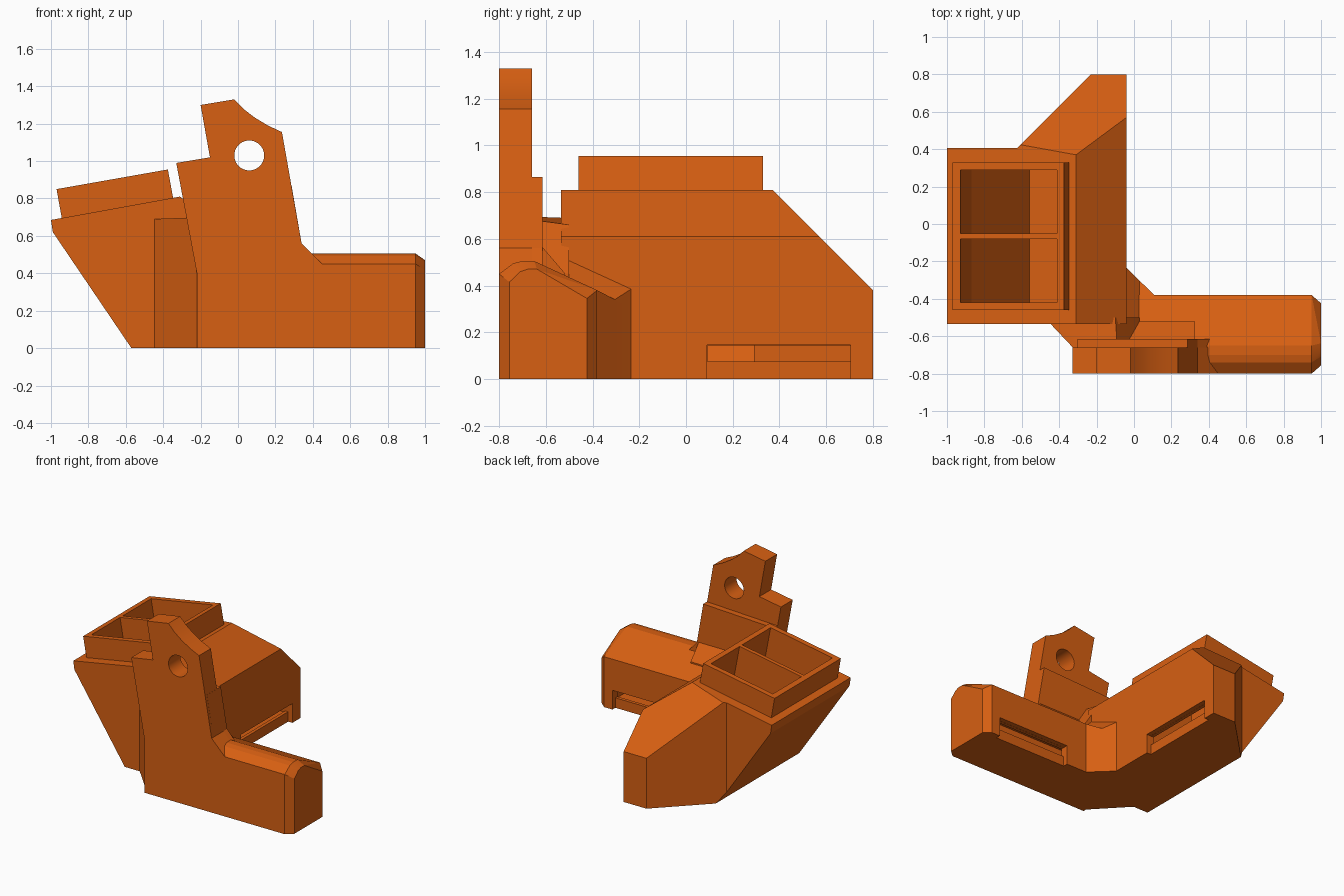
import bpy, bmesh, math
from mathutils import Vector

if "Cube" in bpy.data.objects:
    bpy.data.objects.remove(bpy.data.objects["Cube"])

orange = bpy.data.materials.new("orange plastic")
orange.diffuse_color = (0.68, 0.115, 0.006, 1)
orange.use_nodes = True
orange.node_tree.nodes["Principled BSDF"].inputs["Base Color"].default_value = orange.diffuse_color


def finish(name, bm):
    bmesh.ops.recalc_face_normals(bm, faces=bm.faces)
    mesh = bpy.data.meshes.new(name)
    bm.to_mesh(mesh)
    bm.free()
    mesh.materials.append(orange)
    ob = bpy.data.objects.new(name, mesh)
    bpy.context.collection.objects.link(ob)
    return ob


def extrude_y(name, profile, y0, y1, cuts=()):
    """Extrude an (x, z) outline along y, then trim with (point, normal) planes."""
    bm = bmesh.new()
    face = bm.faces.new([bm.verts.new((x, y0, z)) for x, z in profile])
    ext = bmesh.ops.extrude_face_region(bm, geom=[face])["geom"]
    moved = [v for v in ext if isinstance(v, bmesh.types.BMVert)]
    bmesh.ops.translate(bm, vec=(0, y1 - y0, 0), verts=moved)
    for co, no in cuts:
        bmesh.ops.bisect_plane(bm, geom=bm.verts[:] + bm.edges[:] + bm.faces[:],
                               plane_co=co, plane_no=no, clear_outer=True)
        bmesh.ops.holes_fill(bm, edges=[e for e in bm.edges if e.is_boundary])
    return finish(name, bm)


def hull(name, points):
    bm = bmesh.new()
    for p in points:
        bm.verts.new(p)
    res = bmesh.ops.convex_hull(bm, input=bm.verts)
    inner = {v for v in res["geom_interior"] if isinstance(v, bmesh.types.BMVert)}
    bmesh.ops.delete(bm, geom=list(inner), context="VERTS")
    bmesh.ops.dissolve_limit(bm, angle_limit=0.01, verts=bm.verts, edges=bm.edges)
    return finish(name, bm)


def box(name, x0, x1, y0, y1, z0, z1):
    return hull(name, [(x, y, z) for x in (x0, x1) for y in (y0, y1) for z in (z0, z1)])


def combine(base, others, operation):
    """Apply boolean operations and remove the helper objects."""
    for other in others:
        mod = base.modifiers.new("bool", "BOOLEAN")
        mod.operation, mod.solver, mod.object = operation, "EXACT", other
        bpy.context.view_layer.update()
        dg = bpy.context.evaluated_depsgraph_get()
        mesh = bpy.data.meshes.new_from_object(base.evaluated_get(dg))
        base.modifiers.clear()
        base.data = mesh
        bpy.data.objects.remove(other)


# Left duct with its tilted top, and the rear duct behind it
side = [(-1, 0.685), (-0.99, 0.62), (-0.57, 0), (-0.04, 0), (-0.04, 0.61), (-0.31, 0.81)]
slope = ((0, 0.4, 0.78), (0, 1, 1))
duct = extrude_y("duct_body", side, -0.535, 0.407, [slope])
rear = extrude_y("rear_duct", side, 0.3, 0.8, [slope, ((-0.62, 0.41, 0), (-1, 1, 0))])

# Raised inlet collar
collar = extrude_y("inlet_collar", [(-0.97, 0.85), (-0.936, 0.66), (-0.34, 0.765),
                                    (-0.375, 0.955)], -0.46, 0.33)

# Front duct with a chamfered end
section = [(-0.8, 0), (-0.8, 0.45), (-0.74, 0.495), (-0.70, 0.505), (-0.65, 0.505),
           (-0.38, 0.38), (-0.38, 0)]
points = [(x, y, z) for x in (-0.15, 0.95) for y, z in section]
points += [(1, -0.59 + (y + 0.59) * 0.79, max(0, z - 0.035)) for y, z in section]
front = hull("front_duct", points)

# Inner corner between the two ducts
corner_a = hull("corner_rib", [(x, y, z) for x, y, t in (
    (-0.1, -0.235, 0.39), (-0.04, -0.235, 0.385), (0.03, -0.305, 0.34),
    (0.03, -0.53, 0.445), (-0.04, -0.53, 0.52), (-0.1, -0.53, 0.52)) for z in (0, t)])
corner_b = hull("corner_web", [(x, y, z) for x, y, t in (
    (0.0, -0.275, 0.325), (0.03, -0.305, 0.34), (0.11, -0.38, 0.38),
    (0.11, -0.6, 0.48), (0.0, -0.6, 0.48)) for z in (0, t)])

# Diagonal cheek and sloping ledge joining the duct to the bracket
cheek = hull("cheek", [(-0.45, -0.53, 0), (-0.2, -0.795, 0), (0.03, -0.795, 0),
                       (0.03, -0.5, 0), (-0.45, -0.53, 0.69), (-0.2, -0.795, 0.7),
                       (-0.08, -0.795, 0.7), (-0.1, -0.5, 0.66),
                       (0.03, -0.795, 0.5), (0.03, -0.5, 0.45)])
ledge = hull("ledge", [(x, y, z) for x in (-0.05, 0.325)
                       for y, z in ((-0.64, 0.3), (-0.64, 0.595), (-0.52, 0.455), (-0.52, 0.3))])

# Mounting bracket: thin upper plate and thicker lower plate
plate = extrude_y("bracket_plate", [
    (-0.22, 0), (-0.22, 0.4), (-0.33, 0.99), (-0.15, 1.02), (-0.2, 1.3), (-0.02, 1.33),
    (0.03, 1.278), (0.09, 1.232), (0.16, 1.19), (0.235, 1.155), (0.34, 0.56),
    (0.45, 0.45), (0.45, 0)], -0.8, -0.66)
thick = extrude_y("bracket_base", [
    (-0.22, 0.02), (-0.22, 0.4), (-0.302, 0.84), (0.287, 0.865), (0.34, 0.56),
    (0.44, 0.45), (0.44, 0.02)], -0.78, -0.615)

combine(duct, [rear, collar, front, corner_a, corner_b, cheek, ledge, thick, plate], "UNION")

# Two inlet channels
channel = [(-0.942, 0.94), (-0.87, 0.52), (-0.56, 0.06), (-0.1, 0.06), (-0.1, 0.55),
           (-0.365, 0.70), (-0.43, 1.04)]
cuts = [extrude_y("inlet", channel, y0, y1) for y0, y1 in ((-0.42, -0.08), (-0.05, 0.29))]

# Hollow interior running to each outlet
cuts += [box("rear_hollow", -0.27, -0.1, 0.2, 0.71, 0.06, 0.36),
         box("corner_hollow", -0.28, -0.1, -0.70, -0.35, 0.06, 0.36),
         box("front_hollow", -0.2, 0.89, -0.70, -0.44, 0.06, 0.33)]

# Outlets: recess open at the bottom with a slit above a lip
cuts += [box("rear_recess", -0.075, 0.05, 0.09, 0.705, -0.1, 0.145),
         box("rear_slit", -0.15, 0.05, 0.091, 0.704, 0.075, 0.144),
         box("front_recess", 0.28, 0.88, -0.415, -0.3, -0.1, 0.145),
         box("front_slit", 0.281, 0.879, -0.5, -0.3, 0.075, 0.144)]

# Round screw hole
ring = [(0.06 + 0.08 * math.cos(i * math.tau / 40), 1.03 + 0.08 * math.sin(i * math.tau / 40))
        for i in range(40)]
cuts.append(extrude_y("screw_hole", ring, -0.9, -0.5))
combine(duct, cuts, "DIFFERENCE")

# Keep the round hole smooth and everything else crisp
duct.name = "twin_outlet_duct"
bpy.context.view_layer.objects.active = duct
duct.select_set(True)
bpy.ops.object.shade_smooth_by_angle(angle=math.radians(12))
